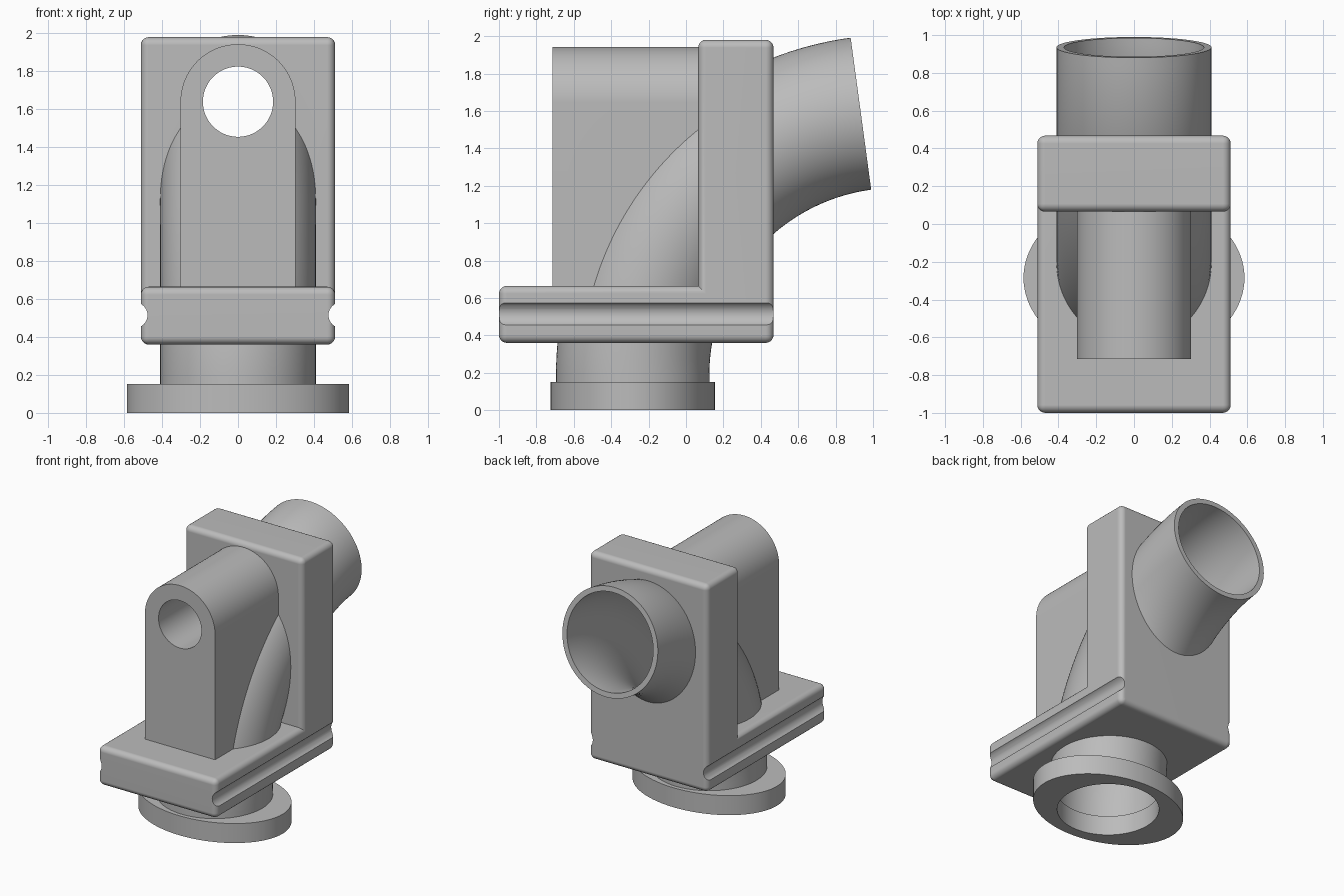
import bpy, bmesh
from math import sin, cos, pi, radians
from mathutils import Vector

cube = bpy.data.objects.get("Cube")
if cube:
    bpy.data.objects.remove(cube, do_unlink=True)

grey = bpy.data.materials.new("plain grey")
grey.use_nodes = True
grey.diffuse_color = (0.5, 0.5, 0.5, 1)
grey.node_tree.nodes["Principled BSDF"].inputs["Base Color"].default_value = (0.5, 0.5, 0.5, 1)

SIDES = 96
PIPE_Y = -0.285      # axis of the vertical pipe end
BEND_R, BEND_Z, TURN = 1.409, 0.189, radians(82.3)


def finish(name, bm):
    bmesh.ops.recalc_face_normals(bm, faces=bm.faces)
    mesh = bpy.data.meshes.new(name)
    bm.to_mesh(mesh)
    bm.free()
    mesh.materials.append(grey)
    obj = bpy.data.objects.new(name, mesh)
    bpy.context.collection.objects.link(obj)
    return obj


def loft(name, rings):
    """Closed solid through a list of equal rings of points."""
    bm = bmesh.new()
    loops = [[bm.verts.new(p) for p in ring] for ring in rings]
    n = len(loops[0])
    for a, b in zip(loops, loops[1:]):
        for i in range(n):
            j = (i + 1) % n
            bm.faces.new((a[i], a[j], b[j], b[i]))
    bm.faces.new(loops[0][::-1])
    bm.faces.new(loops[-1])
    return finish(name, bm)


def along_y(name, outline, y0, y1):
    return loft(name, [[(x, y, z) for x, z in outline] for y in (y0, y1)])


def circle(cx, cy, rx, ry, n=SIDES):
    return [(cx + rx * cos(2 * pi * i / n), cy + ry * sin(2 * pi * i / n)) for i in range(n)]


def elbow(name, radius, z_start, extra):
    """Solid round bar that rises from z_start and bends to the back."""
    stops = [(Vector((0, PIPE_Y, z_start)), 0.0)]
    for i in range(49):
        a = TURN * i / 48
        stops.append((Vector((0, PIPE_Y + BEND_R * (1 - cos(a)), BEND_Z + BEND_R * sin(a))), a))
    if extra:
        end = stops[-1][0] + extra * Vector((0, sin(TURN), cos(TURN)))
        stops.append((end, TURN))
    rings = []
    for c, a in stops:
        side = Vector((0, cos(a), -sin(a)))
        rings.append([c + Vector((u, 0, 0)) + side * v for u, v in circle(0, 0, radius, radius)])
    return loft(name, rings)


def cut(obj, *cutters):
    bpy.context.view_layer.objects.active = obj
    for c in cutters:
        mod = obj.modifiers.new("cut", "BOOLEAN")
        mod.operation, mod.solver, mod.object = "DIFFERENCE", "EXACT", c
        bpy.ops.object.modifier_apply(modifier=mod.name)


# Cutters
bore = elbow("bore_cutter", 0.37, -0.1, 0.15)
clearance = elbow("clearance_cutter", 0.39, -0.1, 0.15)
hole = along_y("hole_cutter", circle(0, 1.64, 0.185, 0.185), -1.2, 0.55)
grooves = [along_y("groove_cutter", circle(s * 0.545, 0.515, 0.068, 0.068, 32), -1.2, 0.7)
           for s in (-1, 1)]
flange_bore = loft("flange_bore_cutter",
                   [[(x, y, z) for x, y in circle(0, PIPE_Y, 0.36, 0.36)] for z in (-0.1, 0.3)])

# Bent pipe
pipe = elbow("bent_pipe", 0.41, 0.1, 0)
cut(pipe, bore, hole)

# Oval flange at the foot
flange = loft("oval_flange",
              [[(x, y, z) for x, y in circle(0, PIPE_Y, 0.585, 0.44)] for z in (0, 0.152)])
cut(flange, flange_bore)

# L-shaped bracket with rounded outer edges
profile = [(-1, 0.36), (0.468, 0.36), (0.468, 1.98), (0.065, 1.98), (0.065, 0.665), (-1, 0.665)]
bracket = loft("bracket", [[(x, y, z) for y, z in profile] for x in (-0.512, 0.512)])
bm = bmesh.new()
bm.from_mesh(bracket.data)
inner = Vector((0, 0.065, 0.665))
outer_edges = [e for e in bm.edges
               if any((Vector((0, v.co.y, v.co.z)) - inner).length > 0.001 for v in e.verts)]
bmesh.ops.bevel(bm, geom=outer_edges, offset=0.042, segments=5, profile=0.5,
                affect="EDGES", clamp_overlap=True)
bm.to_mesh(bracket.data)
bm.free()
cut(bracket, clearance, hole, *grooves)

# Round-topped column with a sight hole
arch = [(-0.303, 0.6), (0.303, 0.6)]
arch += [(0.303 * cos(pi * i / 48), 1.64 + 0.303 * sin(pi * i / 48)) for i in range(49)]
column = along_y("column", arch, -0.715, 0.2)
cut(column, clearance, hole)

for c in (bore, clearance, hole, flange_bore, *grooves):
    bpy.data.objects.remove(c, do_unlink=True)

# Smooth curved faces, keep hard edges
for obj in (pipe, flange, bracket, column):
    bpy.ops.object.select_all(action="DESELECT")
    obj.select_set(True)
    bpy.context.view_layer.objects.active = obj
    bpy.ops.object.shade_smooth_by_angle(angle=radians(30))
    weighted = obj.modifiers.new("even shading", "WEIGHTED_NORMAL")
    weighted.keep_sharp = True
